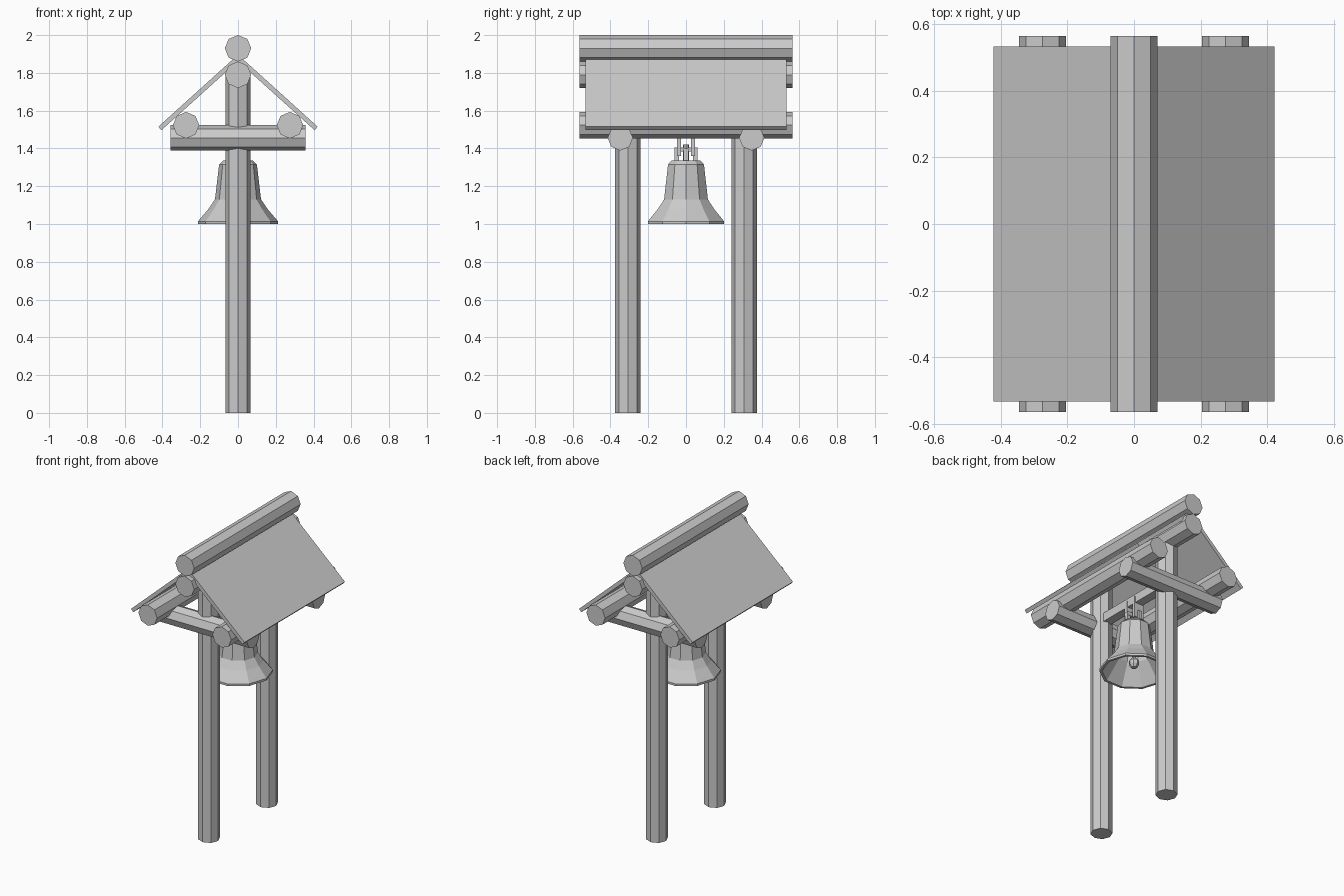
import bpy, math
from mathutils import Vector

cube = bpy.data.objects.get("Cube")
if cube:
    bpy.data.objects.remove(cube, do_unlink=True)

grey = bpy.data.materials.new("plain_grey")
grey.use_nodes = True
COLOUR = (0.6, 0.6, 0.6, 1)
grey.diffuse_color = COLOUR
grey.node_tree.nodes["Principled BSDF"].inputs["Base Color"].default_value = COLOUR


def make(name, verts, faces):
    mesh = bpy.data.meshes.new(name)
    mesh.from_pydata(verts, [], faces)
    mesh.materials.append(grey)
    obj = bpy.data.objects.new(name, mesh)
    bpy.context.collection.objects.link(obj)
    return obj


def lathe(name, profile, sides, start=(0, 0, 0), axis=(0, 0, 1), caps=True):
    """Sweep (radius, height) rings along an axis, flat shaded."""
    turn = Vector((0, 0, 1)).rotation_difference(Vector(axis))
    verts = []
    for r, h in profile:
        for i in range(sides):
            a = math.tau * i / sides
            p = Vector((r * math.cos(a), r * math.sin(a), h))
            verts.append(Vector(start) + turn @ p)
    faces = []
    for k in range(len(profile) - 1):
        for i in range(sides):
            j = (i + 1) % sides
            a, b = k * sides, (k + 1) * sides
            faces.append((a + i, a + j, b + j, b + i))
    if caps:
        faces.append(tuple(reversed(range(sides))))
        faces.append(tuple(range(len(verts) - sides, len(verts))))
    return make(name, verts, faces)


def log(name, a, b, r, sides=8):
    d = Vector(b) - Vector(a)
    return lathe(name, [(r, 0), (r, d.length)], sides, a, d.normalized())


def prism(name, outline, y0, y1):
    """Extrude an (x, z) outline along y."""
    n = len(outline)
    verts = [(x, y, z) for y in (y0, y1) for x, z in outline]
    faces = [(i, (i + 1) % n, n + (i + 1) % n, n + i) for i in range(n)]
    faces += [tuple(reversed(range(n))), tuple(range(n, 2 * n))]
    obj = make(name, verts, faces)
    import bmesh
    bm = bmesh.new()
    bm.from_mesh(obj.data)
    bmesh.ops.recalc_face_normals(bm, faces=bm.faces)
    bm.to_mesh(obj.data)
    bm.free()
    return obj


def box(name, x, y, z0, z1, hx, hy):
    outline = [(x - hx, z0), (x + hx, z0), (x + hx, z1), (x - hx, z1)]
    return prism(name, outline, y - hy, y + hy)


# Posts and cross beams, front and back
for side, s in (("front", -1), ("back", 1)):
    log(side + "_post", (0, s * 0.308, 0), (0, s * 0.308, 1.79), 0.067)
    log(side + "_cross_beam", (-0.357, s * 0.348, 1.456), (0.357, s * 0.348, 1.456), 0.067)

# Long logs along the roof
for name, x, z in (("ridge_log", 0, 1.93), ("ridge_beam", 0, 1.79),
                   ("left_eave_log", 0.275, 1.523), ("right_eave_log", -0.275, 1.523)):
    log(name, (x, -0.565, z), (x, 0.565, z), 0.07)

# Roof boards
for side, s in (("left", 1), ("right", -1)):
    outline = [(0, 1.862), (0.405, 1.497), (0.422, 1.515), (0.018, 1.88)]
    prism(side + "_roof", [(s * x, z) for x, z in outline], -0.533, 0.533)

# Bar carrying the bell
box("bell_bar", 0, 0, 1.457, 1.515, 0.03, 0.3)

# Bell shell with an open, hollow mouth
lathe("bell", [(0.0, 1.29), (0.085, 1.285), (0.105, 1.13), (0.14, 1.08), (0.195, 1.0),
               (0.212, 1.0), (0.212, 1.014), (0.156, 1.08), (0.122, 1.13),
               (0.1, 1.315), (0.078, 1.337), (0, 1.337)], 10, caps=False)

# Clapper
lathe("clapper", [(0.008, 1.3), (0.012, 1.1), (0.032, 1.075), (0.032, 1.05), (0.018, 1.03)][::-1], 8)

# Crown and hanger straps
lathe("crown_stub", [(0.016, 1.33), (0.016, 1.42)], 8)
for s in (-1, 1):
    box("hanger_strap", 0, s * 0.037, 1.36, 1.5, 0.035, 0.011)
    box("crown_loop", 0, s * 0.05, 1.33, 1.4, 0.012, 0.012)
    box("crown_loop", s * 0.05, 0, 1.33, 1.4, 0.012, 0.012)
box("crown_bridge", 0, 0, 1.375, 1.4, 0.062, 0.014)
box("crown_pin", 0, 0, 1.385, 1.405, 0.012, 0.06)
